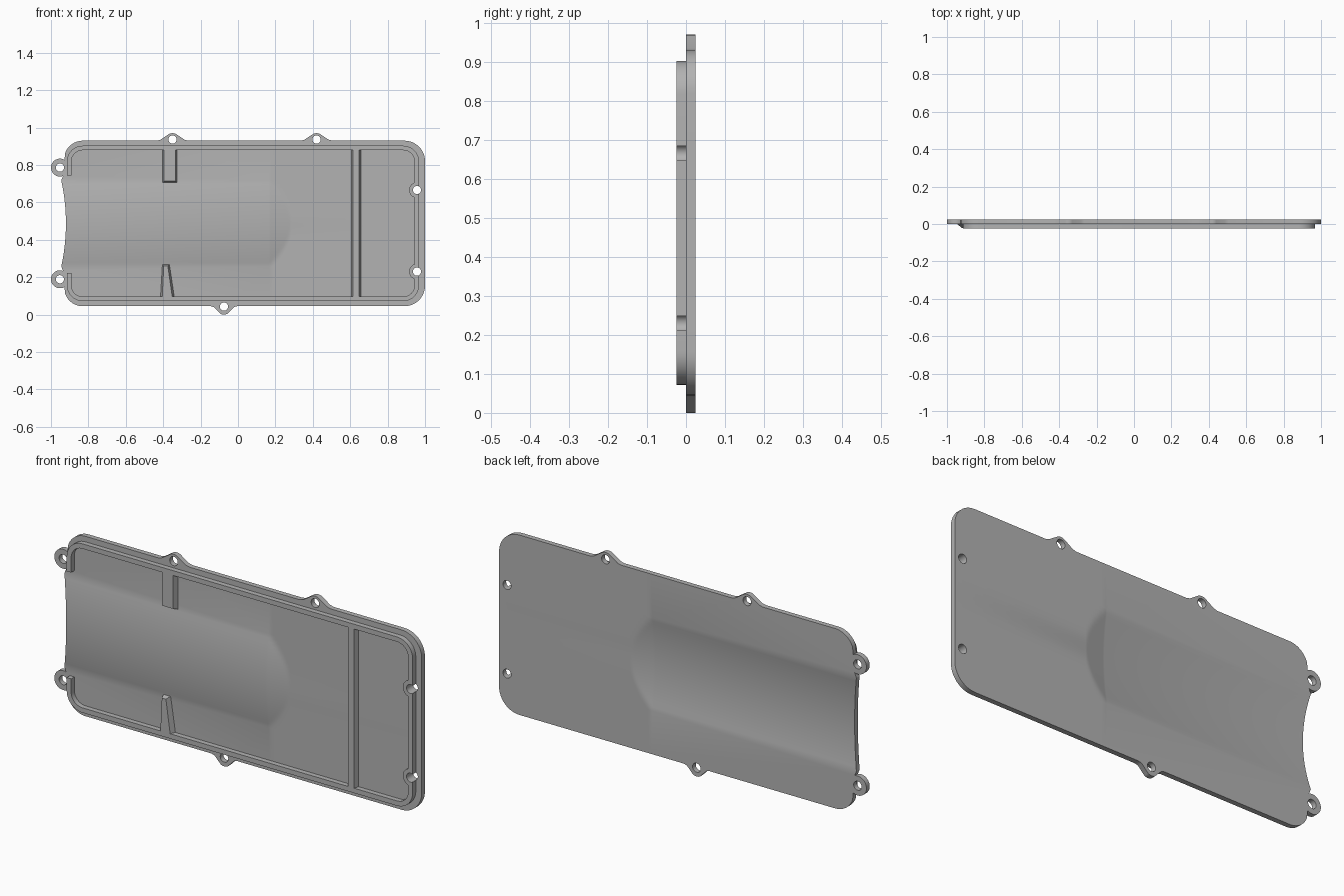
import bpy
import bmesh
from math import cos, sin, radians

cube = bpy.data.objects.get("Cube")
if cube:
    bpy.data.objects.remove(cube, do_unlink=True)

MID = 0.4875          # height of the long axis
THICK = 0.025         # plate thickness and rim height
BULGE, HALF = 0.022, 0.23
CAP_X, CAP_LEN = 0.165, 0.12
HOLES = [(-0.952, 0.786), (-0.952, 0.189), (-0.35, 0.936), (0.42, 0.936),
         (-0.075, 0.043), (0.957, 0.666), (0.957, 0.23)]

grey = bpy.data.materials.new("plain grey")
grey.use_nodes = True
grey.diffuse_color = (0.45, 0.45, 0.45, 1)
grey.node_tree.nodes["Principled BSDF"].inputs["Base Color"].default_value = grey.diffuse_color


def arc(cx, cz, r, start, end, steps=12):
    angles = [radians(start + (end - start) * i / steps) for i in range(steps + 1)]
    return [(cx + r * cos(a), cz + r * sin(a)) for a in angles]


def flip(points):
    """Mirror a run of points about the long axis, keeping the winding."""
    return [(x, 2 * MID - z) for x, z in reversed(points)]


def finish(name, bm):
    bmesh.ops.recalc_face_normals(bm, faces=bm.faces)
    mesh = bpy.data.meshes.new(name)
    bm.to_mesh(mesh)
    bm.free()
    mesh.materials.append(grey)
    obj = bpy.data.objects.new(name, mesh)
    bpy.context.collection.objects.link(obj)
    return obj


def loft(bm, ring_a, ya, ring_b, yb):
    """Closed solid between two matching outlines."""
    a = [bm.verts.new((x, ya, z)) for x, z in ring_a]
    b = [bm.verts.new((x, yb, z)) for x, z in ring_b]
    bm.faces.new(a)
    bm.faces.new(b[::-1])
    for i in range(len(a)):
        j = (i + 1) % len(a)
        bm.faces.new((a[j], a[i], b[i], b[j]))


def solid(name, ring_a, ya, ring_b, yb):
    bm = bmesh.new()
    loft(bm, ring_a, ya, ring_b, yb)
    return finish(name, bm)


def bulge(x, z):
    """Forward rise of the shallow arched channel with its sloping end."""
    rise = BULGE * (1 - ((z - MID) / HALF) ** 2)
    return max(0, rise - max(0, x - CAP_X) * BULGE / CAP_LEN)


def drill(obj, cutter):
    mod = obj.modifiers.new("holes", 'BOOLEAN')
    mod.object = cutter
    mod.operation = 'DIFFERENCE'
    mod.solver = 'EXACT'
    dg = bpy.context.evaluated_depsgraph_get()
    mesh = bpy.data.meshes.new_from_object(obj.evaluated_get(dg))
    obj.modifiers.clear()
    obj.data = mesh


# Cover plate outline, counter-clockwise from the lower right corner
def top_lug(x):
    return [(x + 0.085, 0.93), (x + 0.065, 0.935)] + arc(x, 0.93, 0.04, 62, 118, 8) \
        + [(x - 0.065, 0.935), (x - 0.085, 0.93)]


zcuts = [MID - HALF + 2 * HALF * i / 24 for i in range(25)]
left_corner = arc(-0.83, 0.83, 0.1, 90, 160) + arc(-0.952, 0.786, 0.048, 60, 290, 20)
left_edge = [(-0.945 + 0.025 * (1 - ((z - MID) / HALF) ** 2), z) for z in reversed(zcuts)]
bottom_lug = [(-0.145, 0.045), (-0.128, 0.04)] + arc(-0.075, 0.04, 0.04, 242, 298, 8) \
    + [(-0.022, 0.04), (-0.005, 0.045)]
outline = (arc(0.89, 0.155, 0.11, -90, 0) + arc(0.89, 0.82, 0.11, 0, 90)
           + top_lug(0.42) + top_lug(-0.35) + left_corner + left_edge
           + flip(left_corner) + bottom_lug)

# Cover plate: slice the sheet, thicken it, then press the channel forward
bm = bmesh.new()
bm.faces.new([bm.verts.new((x, 0, z)) for x, z in outline])
cuts = [((0, 0, z), (0, 0, 1)) for z in zcuts]
cuts += [((CAP_X + CAP_LEN * i / 12, 0, 0), (1, 0, 0)) for i in range(13)]
for co, no in cuts:
    bmesh.ops.bisect_plane(bm, geom=bm.verts[:] + bm.edges[:] + bm.faces[:],
                           dist=1e-5, plane_co=co, plane_no=no)
back = bmesh.ops.extrude_face_region(bm, geom=bm.faces[:], use_keep_orig=True)
for v in back["geom"]:
    if isinstance(v, bmesh.types.BMVert):
        v.co.y += THICK
for v in bm.verts:
    v.co.y -= bulge(v.co.x, v.co.z)
plate = finish("cover_plate", bm)

# Raised rim, open on the left, swelling inwards around the right-hand holes
R, W = 0.085, 0.024
XL, XR, ZB, ZT = -0.83, 0.883, 0.157, 0.818


def rim_path(r, bosses):
    pts = [(XL - r, 0.222)] + arc(XL, ZB, r, 180, 270) + arc(XR, ZB, r, -90, 0)
    for z in bosses:
        pts += arc(0.957, z, 0.042, 252, 108, 16)
    return pts + arc(XR, ZT, r, 0, 90) + arc(XL, ZT, r, 90, 180) + [(XL - r, 0.745)]


rim_ring = rim_path(R, []) + rim_path(R - W, [0.23, 0.666])[::-1]
rim = solid("raised_rim", rim_ring, -THICK, rim_ring, 0.002)

# Screw holes
bm = bmesh.new()
for x, z in HOLES:
    ring = arc(x, z, 0.022, 0, 345, 23)
    loft(bm, ring, -0.1, ring, 0.1)
cutter = finish("hole_cutter", bm)
cutter.hide_render = True
for part in (plate, rim):
    drill(part, cutter)
bpy.data.objects.remove(cutter, do_unlink=True)


# Ribs and stops with sloping sides: (x, z) base outline and narrower front outline
def rib(name, base, front):
    return solid(name, front, -THICK, base, 0.002)


def box(x0, x1, z0, z1):
    return [(x0, z0), (x1, z0), (x1, z1), (x0, z1)]


TOP, LOW = 0.879, 0.096
cross = rib("cross_rib", box(0.605, 0.658, LOW, TOP), box(0.615, 0.648, LOW, TOP))
stop = rib("upper_stop", box(-0.405, -0.325, 0.705, TOP), box(-0.395, -0.335, 0.715, TOP))
wedge = rib("lower_wedge",
            [(-0.415, LOW), (-0.34, LOW), (-0.366, 0.268), (-0.405, 0.268)],
            [(-0.405, LOW), (-0.352, LOW), (-0.375, 0.26), (-0.397, 0.26)])

# Smooth shading with crisp edges
bpy.ops.object.select_all(action='DESELECT')
for part in (plate, rim, cross, stop, wedge):
    part.select_set(True)
bpy.context.view_layer.objects.active = plate
bpy.ops.object.shade_smooth_by_angle(angle=radians(30))
